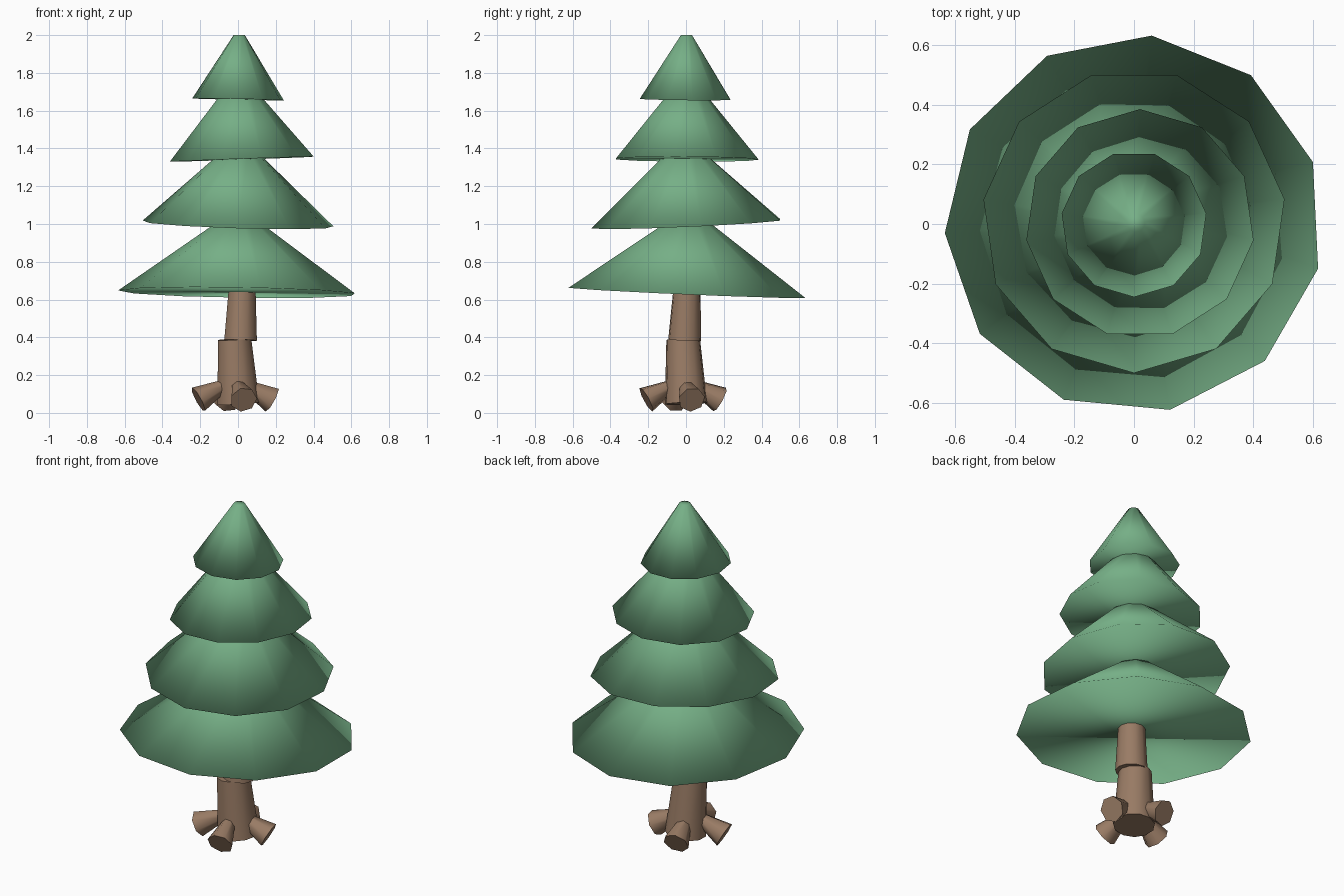
import bpy, bmesh
from math import sin, cos, radians, tau
from mathutils import Vector

cube = bpy.data.objects.get("Cube")
if cube:
    bpy.data.objects.remove(cube, do_unlink=True)


def material(name, rgb):
    mat = bpy.data.materials.new(name)
    mat.use_nodes = True
    mat.diffuse_color = (*rgb, 1)
    mat.node_tree.nodes["Principled BSDF"].inputs["Base Color"].default_value = (*rgb, 1)
    return mat


green = material("needle green", (0.18, 0.43, 0.24))
brown = material("bark brown", (0.32, 0.20, 0.13))


def frustum(name, base, top, r_base, r_top, sides, mat, start=0.0, sharp=None):
    """Closed tapered prism between two centres, with rings square to its axis."""
    base, top = Vector(base), Vector(top)
    axis = (top - base).normalized()
    u = Vector((1, 0, 0))
    u = (u - axis * u.dot(axis)).normalized()
    v = axis.cross(u)
    bm = bmesh.new()
    rings = []
    for centre, r in ((base, r_base), (top, r_top)):
        angles = [radians(start) + tau * i / sides for i in range(sides)]
        rings.append([bm.verts.new(centre + r * (u * cos(a) + v * sin(a))) for a in angles])
    low, high = rings
    for i in range(sides):
        j = (i + 1) % sides
        bm.faces.new((low[i], low[j], high[j], high[i]))
    bm.faces.new(low[::-1])
    bm.faces.new(high)
    mesh = bpy.data.meshes.new(name)
    bm.to_mesh(mesh)
    bm.free()
    mesh.materials.append(mat)
    obj = bpy.data.objects.new(name, mesh)
    bpy.context.collection.objects.link(obj)
    bpy.ops.object.select_all(action='DESELECT')
    obj.select_set(True)
    bpy.context.view_layer.objects.active = obj
    if sharp:
        bpy.ops.object.shade_smooth_by_angle(angle=radians(sharp))
    else:
        bpy.ops.object.shade_smooth()
    return obj


# Foliage tiers: centre, height, radii, first corner angle, rim slope in x and y
tiers = [
    ("bottom_tier", (0, 0, 0.637), 0.40, 0.635, 0.075, 84.6, -0.016, -0.043),
    ("lower_middle_tier", (0, 0.01, 1.0), 0.40, 0.51, 0.075, 270, -0.03, 0.045),
    ("upper_middle_tier", (0.02, 0, 1.343), 0.377, 0.385, 0.075, 90, 0.035, -0.006),
    ("top_tier", (0, 0, 1.66), 0.34, 0.245, 0.03, 270, -0.02, -0.01),
]
for name, centre, height, r0, r1, start, sx, sy in tiers:
    tip = Vector(centre) + Vector((-sx, -sy, 1)) * height
    frustum(name, centre, tip, r0, r1, 11, green, start)

# Trunk in two leaning sections
frustum("lower_trunk", (0, 0, 0.05), (-0.02, -0.015, 0.39), 0.113, 0.09, 11, brown, 0, 60)
frustum("upper_trunk", (0.012, -0.007, 0.385), (0.022, 0.007, 0.70), 0.088, 0.07, 11, brown, 0, 60)

# Four stubby roots that flare outward and down
for k in range(4):
    a = radians(13 + 90 * k)
    out = Vector((cos(a), sin(a), 0))
    hub = Vector((-0.015, -0.015, 0))
    inner = hub + out * 0.05 + Vector((0, 0, 0.15))
    outer = hub + out * 0.20 + Vector((0, 0, 0.07))
    frustum(f"root_{k + 1}", inner, outer, 0.03, 0.072, 7, brown, 0, 60)
